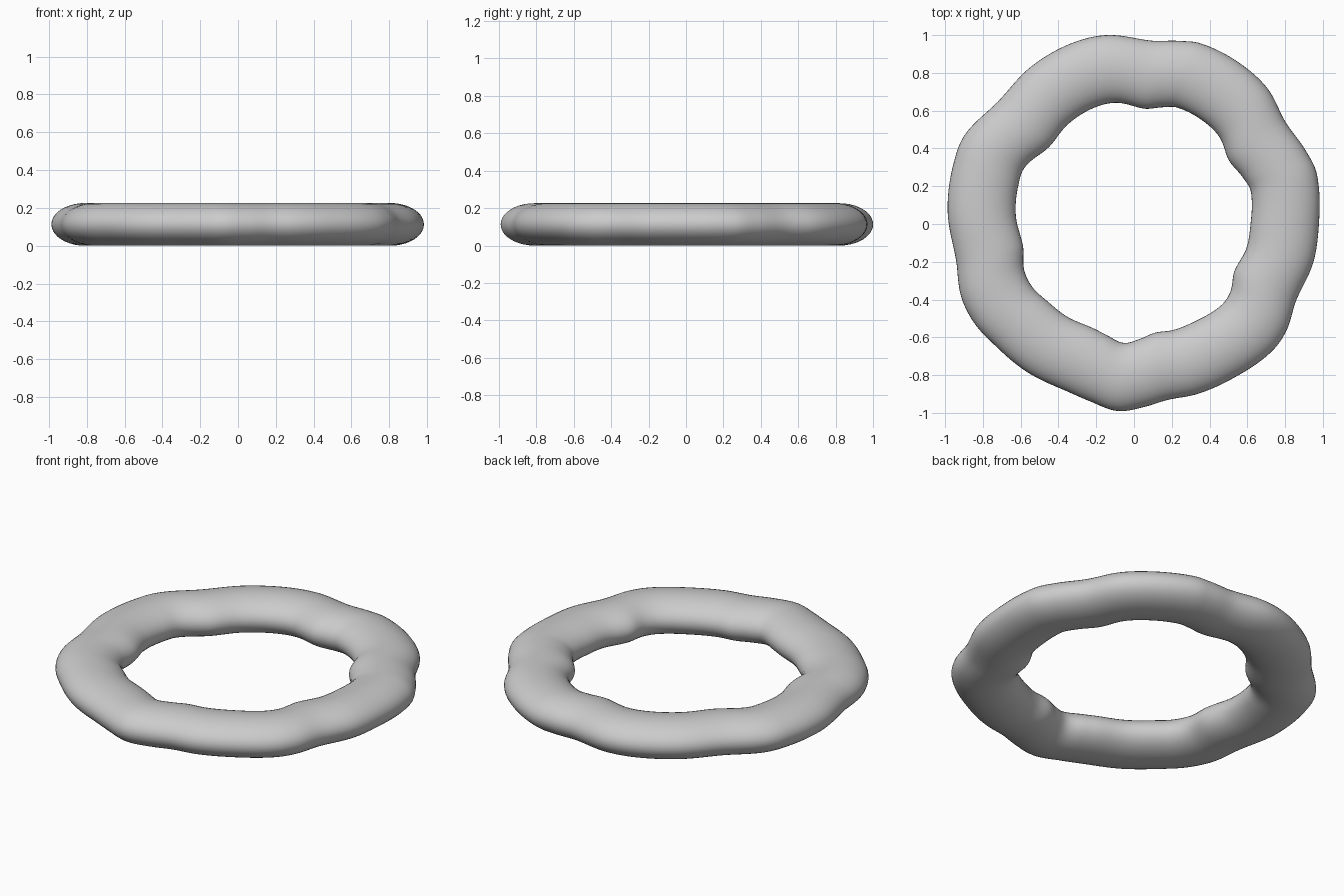
import bpy
import math

# Remove the default object
default_object = bpy.data.objects.get("Cube")
if default_object:
    bpy.data.objects.remove(default_object, do_unlink=True)

HALF_WIDTH = 0.181
HALF_HEIGHT = 0.113
BASE_RADIUS = 0.8

# Centre line of the tube: (angle in degrees, radius in thousandths)
CENTRE_LINE = [
    (0, 798), (12, 818), (17, 823), (23, 808), (34, 786), (45, 825),
    (53, 836), (70, 838), (76, 818), (85, 794), (98, 829), (107, 833),
    (123, 815), (138, 788), (153, 833), (162, 826), (176, 808), (191, 780),
    (203, 812), (212, 814), (222, 795), (234, 786), (247, 773), (256, 786),
    (265, 813), (273, 790), (281, 767), (290, 779), (303, 790), (318, 813),
    (325, 804), (335, 768), (348, 790),
]


def knot(index):
    """Return a knot of the closed centre line, wrapping round the ring."""
    turns, place = divmod(index, len(CENTRE_LINE))
    angle, radius = CENTRE_LINE[place]
    return angle + turns * 360, radius / 1000


def slope(index):
    (before, low), (after, high) = knot(index - 1), knot(index + 1)
    return (high - low) / (after - before)


def centre_radius(angle):
    """Smooth Hermite interpolation between neighbouring knots."""
    index = max(i for i in range(len(CENTRE_LINE)) if knot(i)[0] <= angle)
    (start, first), (end, second) = knot(index), knot(index + 1)
    span = end - start
    t = (angle - start) / span
    ease = t * t * (3 - 2 * t)
    return (first + (second - first) * ease
            + slope(index) * span * t * (1 - t) ** 2
            - slope(index + 1) * span * t * t * (1 - t))


# Plain ring with a round tube
bpy.ops.mesh.primitive_torus_add(
    major_segments=240, minor_segments=40,
    major_radius=BASE_RADIUS, minor_radius=HALF_WIDTH)
ring = bpy.context.object
ring.name = "wavy_ring"
ring.data.name = "wavy_ring"

# Push the tube in and out along the centre line, flatten it, rest it on the ground
for vertex in ring.data.vertices:
    x, y, z = vertex.co
    heading = math.atan2(y, x)
    angle = math.degrees(heading) % 360
    radius = math.hypot(x, y) - BASE_RADIUS + centre_radius(angle)
    vertex.co = (radius * math.cos(heading), radius * math.sin(heading),
                 z * HALF_HEIGHT / HALF_WIDTH + HALF_HEIGHT)

bpy.ops.object.shade_smooth()

# Single grey material
colour = (0.6, 0.6, 0.6, 1)
grey = bpy.data.materials.new("light grey")
grey.use_nodes = True
grey.diffuse_color = colour
grey.node_tree.nodes["Principled BSDF"].inputs["Base Color"].default_value = colour
ring.data.materials.append(grey)
